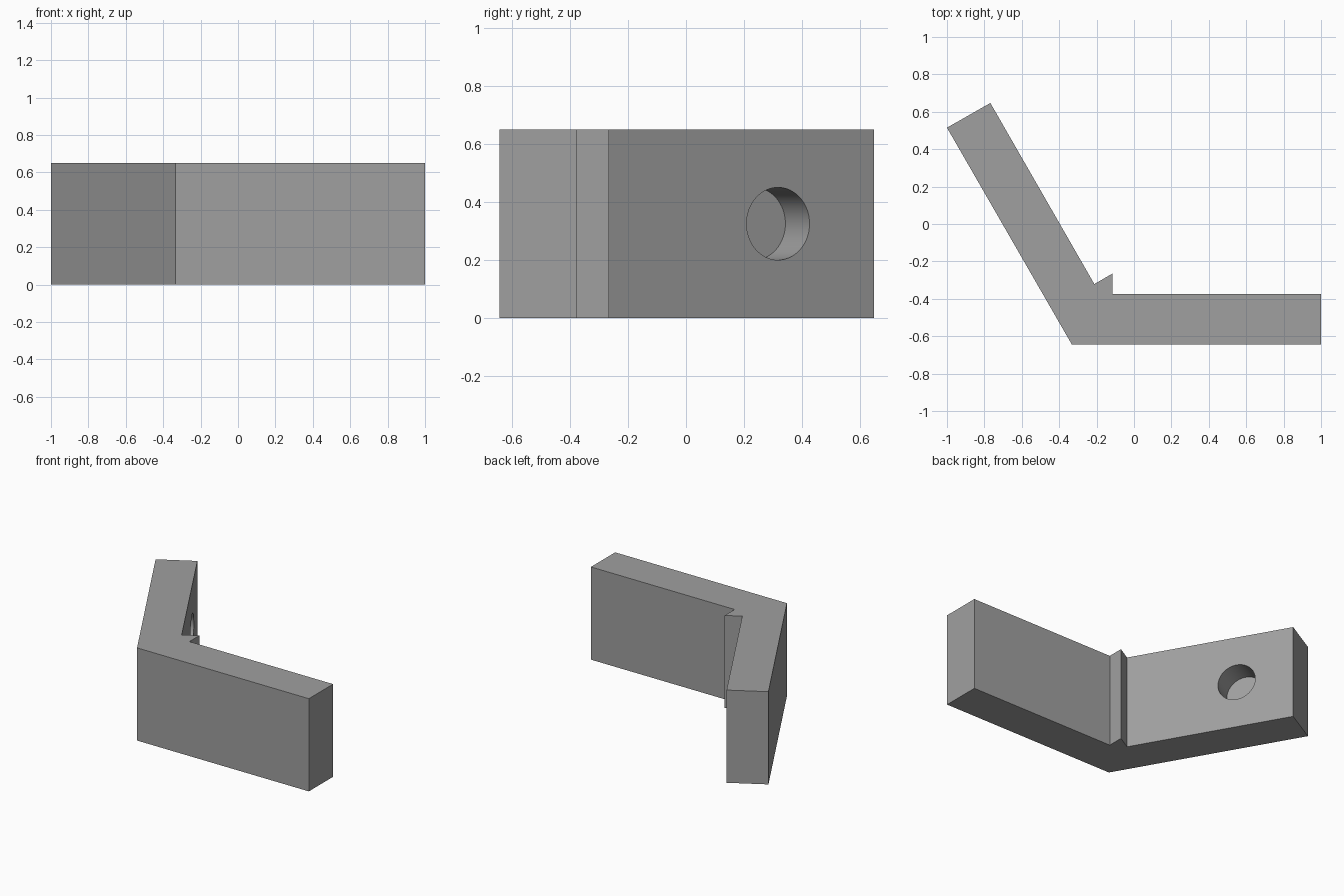
import bpy, bmesh, math
from mathutils import Vector, Matrix

if "Cube" in bpy.data.objects:
    bpy.data.objects.remove(bpy.data.objects["Cube"])

HEIGHT, THICK, MID = 0.65, 0.268, 0.325
HOLE_R, HEX_R, HEX_DEPTH = 0.125, 0.231, 0.19

grey = bpy.data.materials.new("grey")
grey.diffuse_color = (0.35, 0.35, 0.35, 1)
grey.use_nodes = True
grey.node_tree.nodes["Principled BSDF"].inputs["Base Color"].default_value = grey.diffuse_color


def finish(name, bm):
    bmesh.ops.recalc_face_normals(bm, faces=bm.faces)
    mesh = bpy.data.meshes.new(name)
    bm.to_mesh(mesh)
    bm.free()
    mesh.materials.append(grey)
    obj = bpy.data.objects.new(name, mesh)
    bpy.context.collection.objects.link(obj)
    return obj


def prism(name, sides, radius, start, end, origin, inward):
    """Cutter running along the inward direction, from start to end depth."""
    bm = bmesh.new()
    ring = [bm.verts.new((radius * math.sin(2 * math.pi * i / sides),
                          radius * math.cos(2 * math.pi * i / sides), start))
            for i in range(sides)]
    face = bm.faces.new(ring)
    ext = bmesh.ops.extrude_face_region(bm, geom=[face])
    bmesh.ops.translate(bm, vec=(0, 0, end - start),
                        verts=[v for v in ext["geom"] if isinstance(v, bmesh.types.BMVert)])
    # local y becomes world up, local z becomes the inward direction
    up = Vector((0, 0, 1))
    side = up.cross(inward)
    rot = Matrix((side, up, inward)).transposed().to_4x4()
    bm.transform(Matrix.Translation(origin) @ rot)
    obj = finish(name, bm)
    obj.hide_render = True
    obj.hide_viewport = False
    return obj


# bent bracket with a small ridge in the inner corner
outline = [(-1, 0.515), (-0.333, -0.643), (1, -0.643), (1, -0.375),
           (-0.115, -0.375), (-0.115, -0.265), (-0.212, -0.321), (-0.768, 0.647)]
bm = bmesh.new()
base = bm.faces.new([bm.verts.new((x, y, 0)) for x, y in outline])
ext = bmesh.ops.extrude_face_region(bm, geom=[base])
bmesh.ops.translate(bm, vec=(0, 0, HEIGHT),
                    verts=[v for v in ext["geom"] if isinstance(v, bmesh.types.BMVert)])
bracket = finish("angled_bracket", bm)

# bolt hole and hexagonal nut pocket in each arm
c, s = math.cos(math.radians(30)), math.sin(math.radians(30))
arms = {"right": (Vector((0.617, -0.643, MID)), Vector((0, 1, 0))),
        "left": (Vector((-0.809, 0.184, MID)), Vector((c, s, 0)))}
cutters = []
for arm, (origin, inward) in arms.items():
    cutters.append(prism(arm + "_nut_pocket_cutter", 6, HEX_R, -0.1, HEX_DEPTH, origin, inward))
    cutters.append(prism(arm + "_bolt_hole_cutter", 64, HOLE_R, 0.1, THICK + 0.1, origin, inward))

bpy.context.view_layer.objects.active = bracket
bracket.select_set(True)
for cutter in cutters:
    mod = bracket.modifiers.new("cut", "BOOLEAN")
    mod.operation = "DIFFERENCE"
    mod.solver = "EXACT"
    mod.object = cutter
    bpy.ops.object.modifier_apply(modifier=mod.name)
for cutter in cutters:
    bpy.data.objects.remove(cutter)

# smooth bolt holes, sharp edges elsewhere
bpy.ops.object.shade_smooth_by_angle(angle=math.radians(30))
